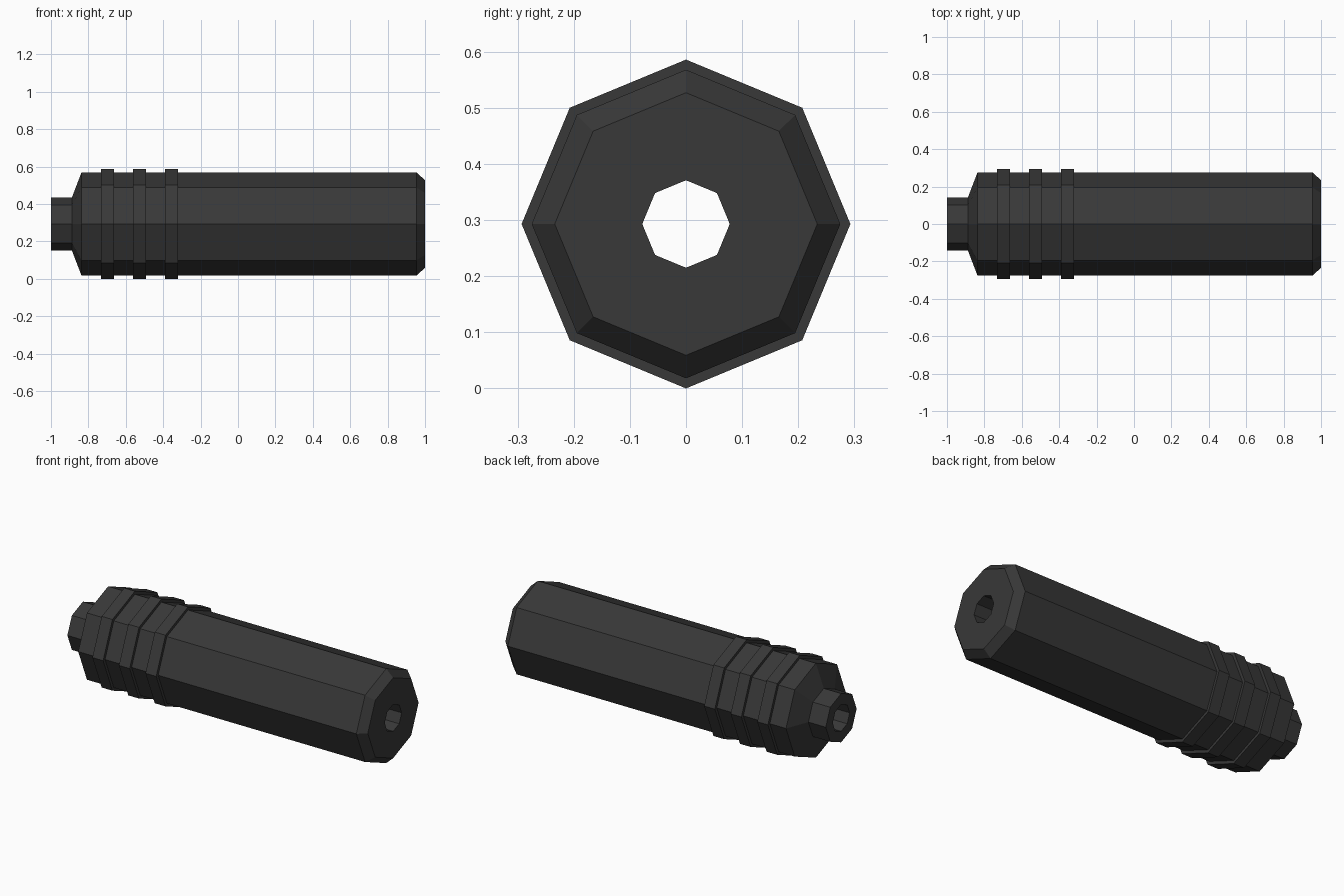
import bpy, bmesh
from math import sin, cos, pi

if "Cube" in bpy.data.objects:
    bpy.data.objects.remove(bpy.data.objects["Cube"])

SIDES = 8
AXIS_Z = 0.293
NECK, BODY, RING, BORE = 0.142, 0.275, 0.293, 0.078

# Outer profile as (x, radius): neck, shoulder, raised grip rings, chamfered end
profile = [(-1, BORE), (-1, NECK), (-0.888, NECK), (-0.837, BODY)]
for i in range(3):
    x = -0.733 + i * 0.171
    profile += [(x, BODY), (x, RING), (x + 0.069, RING), (x + 0.069, BODY)]
profile += [(0.955, BODY), (1, 0.234), (1, BORE)]

# Turn the closed profile around the x axis; last-to-first span is the through bore
bm = bmesh.new()
loops = [[bm.verts.new((x, r * cos(2 * pi * k / SIDES), AXIS_Z + r * sin(2 * pi * k / SIDES)))
          for k in range(SIDES)] for x, r in profile]
for a, b in zip(loops, loops[1:] + loops[:1]):
    for k in range(SIDES):
        n = (k + 1) % SIDES
        bm.faces.new((a[k], a[n], b[n], b[k]))
bmesh.ops.recalc_face_normals(bm, faces=bm.faces)
mesh = bpy.data.meshes.new("ribbed_tube")
bm.to_mesh(mesh)
bm.free()

# Dark finish
dark = bpy.data.materials.new("dark_metal")
dark.diffuse_color = (0.04, 0.04, 0.04, 1)
dark.use_nodes = True
dark.node_tree.nodes["Principled BSDF"].inputs["Base Color"].default_value = dark.diffuse_color
mesh.materials.append(dark)
bpy.context.collection.objects.link(bpy.data.objects.new("ribbed_tube", mesh))
